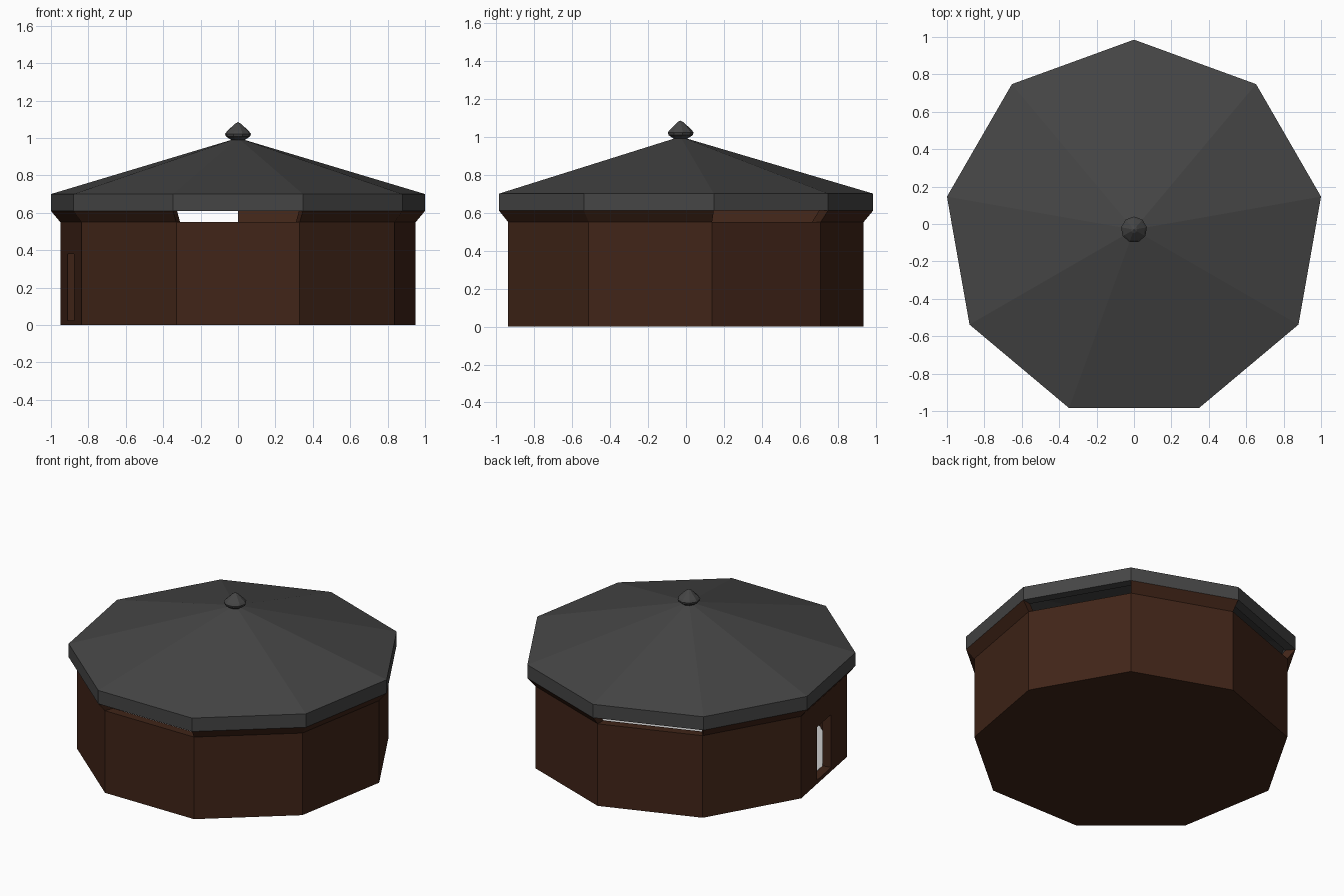
import bpy, bmesh, math

if "Cube" in bpy.data.objects:
    bpy.data.objects.remove(bpy.data.objects["Cube"])

SIDES = 9
CY = -0.03          # centre of the nonagon so that the model is centred in y
ROOF_R, WALL_R, INNER_R = 1.0154, 0.965, 0.905


def material(name, rgb):
    m = bpy.data.materials.new(name)
    m.diffuse_color = (*rgb, 1)
    m.use_nodes = True
    m.node_tree.nodes["Principled BSDF"].inputs["Base Color"].default_value = m.diffuse_color
    return m


roof_mat = material("dark_grey", (0.06, 0.06, 0.06))
wood_mat = material("dark_wood", (0.052, 0.018, 0.009))


def corner(k, r, z):
    a = math.radians(10 + 40 * k)
    return (r * math.cos(a), CY + r * math.sin(a), z)


def sweep(name, profile, mat=None, first=0, count=SIDES, loop=False):
    """Sweep an (r, z) profile round `count` sides, starting at corner `first`."""
    bm = bmesh.new()
    full = count == SIDES
    rows = [[bm.verts.new(corner(first + k, r, z)) for r, z in profile]
            for k in range(count if full else count + 1)]
    n = len(profile)
    for k in range(count):
        a, b = rows[k], rows[(k + 1) % len(rows)]
        for i in range(n if loop else n - 1):
            j = (i + 1) % n
            bm.faces.new((a[i], b[i], b[j], a[j]))
    if not full:
        bm.faces.new(rows[0])
        bm.faces.new(rows[-1])
    bmesh.ops.remove_doubles(bm, verts=bm.verts, dist=0.0001)
    bmesh.ops.recalc_face_normals(bm, faces=bm.faces)
    me = bpy.data.meshes.new(name)
    bm.to_mesh(me)
    bm.free()
    ob = bpy.data.objects.new(name, me)
    bpy.context.collection.objects.link(ob)
    if mat:
        me.materials.append(mat)
    return ob


# Walls and base
walls = sweep("walls", [(0, 0), (WALL_R, 0), (WALL_R, 0.55), (INNER_R, 0.55),
                        (INNER_R, 0.02), (0, 0.02)], wood_mat)

# Doorway cut through the left wall
apothem = WALL_R * math.cos(math.radians(20))
d = math.radians(190)
bpy.ops.mesh.primitive_cube_add(
    size=1, location=(apothem * math.cos(d), CY + apothem * math.sin(d), 0.2025),
    rotation=(0, 0, d))
cutter = bpy.context.object
cutter.name = "doorway_cutter"
cutter.scale = (0.3, 0.2, 0.355)
cutter.hide_render = True
mod = walls.modifiers.new("doorway", 'BOOLEAN')
mod.operation = 'DIFFERENCE'
mod.solver = 'EXACT'
mod.object = cutter
bpy.context.view_layer.objects.active = walls
bpy.ops.object.modifier_apply(modifier=mod.name)
bpy.data.objects.remove(cutter, do_unlink=True)

# Pale floor inside
sweep("floor", [(0, 0.02), (INNER_R - 0.003, 0.02),
                (INNER_R - 0.003, 0.024), (0, 0.024)])

# Flared panels under the eaves; the other three sides stay open
flare = [(WALL_R, 0.55), (ROOF_R, 0.61), (0.953, 0.61), (INNER_R, 0.55)]
for name, first, count in (("back_right_flare", 1, 1), ("left_flare", 3, 3),
                           ("right_flare", 7, 2)):
    sweep(name, flare, wood_mat, first, count, loop=True)

# Hollow roof
sweep("roof", [(0, 1.0), (ROOF_R, 0.70), (ROOF_R, 0.61), (0.953, 0.61),
               (0.953, 0.655), (0, 0.94)], roof_mat)

# Finial
sweep("finial", [(0, 0.985), (0.03, 0.985), (0.066, 1.008), (0.07, 1.022),
                 (0.06, 1.035), (0.018, 1.075), (0, 1.085)], roof_mat)
